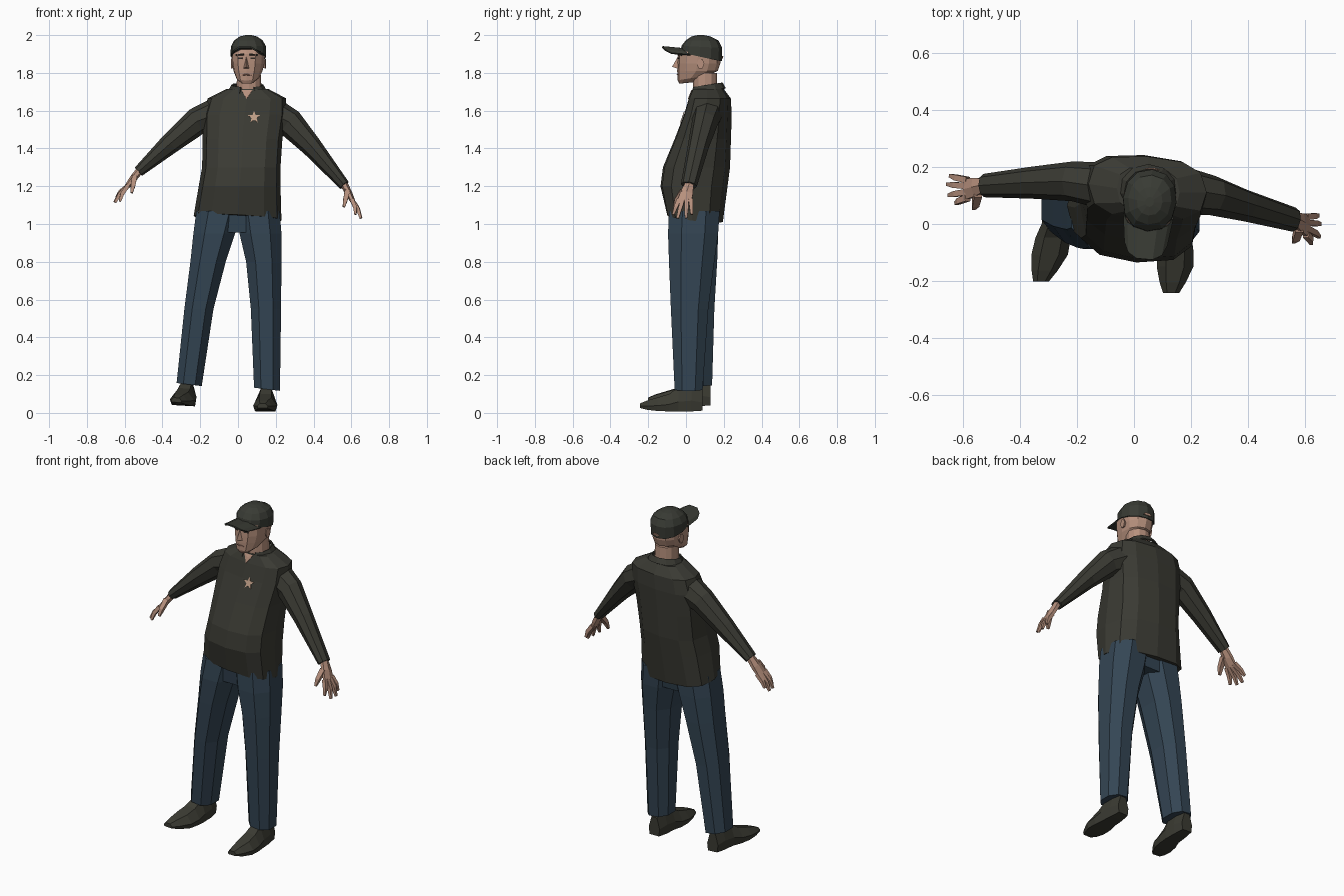
import bpy, bmesh, math
from mathutils import Vector, Matrix
from mathutils.bvhtree import BVHTree

if "Cube" in bpy.data.objects:
    bpy.data.objects.remove(bpy.data.objects["Cube"])


def material(name, r, g, b):
    m = bpy.data.materials.new(name)
    m.diffuse_color = (r, g, b, 1)
    m.use_nodes = True
    m.node_tree.nodes["Principled BSDF"].inputs["Base Color"].default_value = m.diffuse_color
    return m


SHIRT = material("dark_olive", 0.042, 0.042, 0.033)
CAP = material("cap_olive", 0.040, 0.043, 0.034)
SHOE = material("shoe_olive", 0.043, 0.043, 0.032)
JEANS = material("denim_blue", 0.034, 0.060, 0.088)
SKIN = material("skin", 0.47, 0.28, 0.205)
LIP = material("lip", 0.30, 0.155, 0.115)
DARK = material("brow_dark", 0.035, 0.028, 0.022)
BADGE = material("badge_tan", 0.52, 0.34, 0.24)


def build(name, verts, faces, mat, thick=0):
    me = bpy.data.meshes.new(name)
    me.from_pydata([tuple(v) for v in verts], [], faces)
    bm = bmesh.new()
    bm.from_mesh(me)
    bmesh.ops.recalc_face_normals(bm, faces=bm.faces)
    bm.to_mesh(me)
    bm.free()
    me.materials.append(mat)
    ob = bpy.data.objects.new(name, me)
    bpy.context.collection.objects.link(ob)
    if thick:
        s = ob.modifiers.new("thickness", 'SOLIDIFY')
        s.thickness, s.offset = thick, 0
    return ob


def loft(name, rings, mat):
    n = len(rings[0])
    verts = [v for r in rings for v in r]
    faces = [(i * n + j, i * n + (j + 1) % n, (i + 1) * n + (j + 1) % n, (i + 1) * n + j)
             for i in range(len(rings) - 1) for j in range(n)]
    faces += [tuple(range(n)), tuple(range(len(verts) - n, len(verts)))]
    return build(name, verts, faces, mat)


def oval(n, e=2.0, half=False):
    """Unit rounded-box outline with n corners, touching -1 and 1."""
    pts = []
    for i in range(n):
        a = 2 * math.pi * (i + (0.5 if half else 0)) / n
        c, s = math.cos(a), math.sin(a)
        pts.append((math.copysign(abs(c) ** (2 / e), c), math.copysign(abs(s) ** (2 / e), s)))
    m = max(abs(p[0]) for p in pts)
    return [(x / m, y / m) for x, y in pts]


def level(shape, z, x0, x1, y0, y1, skew=0, tx=0, ty=0):
    cx, cy = (x0 + x1) / 2, (y0 + y1) / 2
    out = []
    for u, v in shape:
        x = cx + u * (x1 - x0) / 2
        y = cy + v * (y1 - y0) / 2 + skew * (x - cx)
        out.append((x, y, z + tx * (x - cx) + ty * (y - cy)))
    return out


def tube(name, stations, mat, n=6):
    """Stations: (centre, radius across, radius along y)."""
    ps = [Vector(s[0]) for s in stations]
    rings = []
    for i, (p, (_, ru, rv)) in enumerate(zip(ps, stations)):
        d = (ps[min(i + 1, len(ps) - 1)] - ps[max(i - 1, 0)]).normalized()
        u = d.cross(Vector((0, 1, 0))).normalized()
        v = u.cross(d)
        rings.append([p + u * a * ru + v * b * rv for a, b in oval(n, 2, n == 4)])
    return loft(name, rings, mat)


def plate(name, target, pts, mat, gap=0.003):
    """Flat detail laid onto the front of the target, pts are (x, z)."""
    tree = BVHTree.FromPolygons([v.co for v in target.data.vertices],
                                [p.vertices for p in target.data.polygons])
    c = (sum(p[0] for p in pts) / len(pts), sum(p[1] for p in pts) / len(pts))
    verts = []
    for x, z in [c] + pts:
        hit = tree.ray_cast(Vector((x, -1, z)), Vector((0, 1, 0)))[0]
        verts.append((x, (hit.y if hit else 0.03) - gap, z))
    k = len(pts)
    return build(name, verts, [(0, i + 1, (i + 1) % k + 1) for i in range(k)], mat, 0.003)


# Shirt body
S = oval(12, 2.7)
body = [(1.03, -0.235, 0.23, -0.10, 0.195), (1.20, -0.208, 0.225, -0.135, 0.22),
        (1.30, -0.19, 0.225, -0.122, 0.233), (1.45, -0.187, 0.235, -0.06, 0.238),
        (1.58, -0.185, 0.255, -0.01, 0.242), (1.665, -0.16, 0.255, 0.015, 0.237),
        (1.715, -0.06, 0.16, 0.035, 0.20)]
shirt = loft("shirt_body", [level(S, *b, skew=-0.07, tx=-0.06 if i == 0 else 0,
                                  ty=-0.13 if i == 0 else 0) for i, b in enumerate(body)], SHIRT)

# Open stand collar
lo, hi = [], []
for i in range(11):
    a = math.radians(-66 + 312 * i / 10)
    c, s = math.cos(a), math.sin(a)
    lo.append((0.05 + 0.102 * c, 0.115 + 0.092 * s, 1.70 + 0.018 * s))
    hi.append((0.05 + 0.082 * c, 0.112 + 0.078 * s, 1.735 + 0.012 * s))
build("collar", lo + hi, [(i, i + 1, i + 12, i + 11) for i in range(10)], SHIRT, 0.008)
plate("neck_opening", shirt, [(0.018, 1.71), (0.078, 1.71), (0.045, 1.662)], SKIN)

# Star badge
star = [(0.085 + r * math.sin(k * math.pi / 5), 1.565 + r * math.cos(k * math.pi / 5))
        for k in range(10) for r in [0.034 if k % 2 == 0 else 0.014]]
plate("star_badge", shirt, star, BADGE, 0.005)

# Sleeves
tube("right_sleeve", [((-0.08, 0.13, 1.595), 0.09, 0.085), ((-0.215, 0.15, 1.545), 0.073, 0.07),
                      ((-0.36, 0.145, 1.425), 0.055, 0.056), ((-0.527, 0.135, 1.277), 0.029, 0.041)], SHIRT, 8)
tube("left_sleeve", [((0.16, 0.12, 1.595), 0.09, 0.085), ((0.275, 0.10, 1.535), 0.075, 0.07),
                     ((0.39, 0.065, 1.41), 0.055, 0.056), ((0.563, 0.015, 1.205), 0.029, 0.043)], SHIRT, 8)


# Hands: palm, four fingers and a thumb
def hand(side, wrist, knuckle, tips, thumb):
    w, k = Vector(wrist), Vector(knuckle)
    tube(side + "_palm", [(w - (k - w) * 0.15, 0.02, 0.026), (w.lerp(k, 0.45), 0.019, 0.038),
                          (k, 0.013, 0.042)], SKIN, 6)
    for i, t in enumerate(tips):
        a = k + Vector((0, 0.031 - 0.021 * i, 0)) - (k - w) * 0.1
        t = Vector(t)
        mid = a.lerp(t, 0.55) + Vector((math.copysign(0.006, k.x), 0, 0.003))
        tube(f"{side}_finger_{i + 1}", [(a, 0.011, 0.011), (mid, 0.010, 0.010), (t, 0.006, 0.006)], SKIN, 4)
    a, t = w.lerp(k, 0.3) + Vector((0, -0.025, 0)), Vector(thumb)
    tube(side + "_thumb", [(a, 0.014, 0.014), (a.lerp(t, 0.55) + Vector((0, -0.008, 0)), 0.012, 0.012),
                           (t, 0.006, 0.006)], SKIN, 4)


hand("right", (-0.53, 0.135, 1.272), (-0.59, 0.122, 1.195),
     [(-0.645, 0.17, 1.14), (-0.655, 0.14, 1.115), (-0.65, 0.10, 1.115), (-0.625, 0.072, 1.12)],
     (-0.563, 0.055, 1.165))
hand("left", (0.567, 0.015, 1.20), (0.608, -0.008, 1.12),
     [(0.645, 0.03, 1.05), (0.653, 0.0, 1.03), (0.65, -0.045, 1.03), (0.622, -0.068, 1.05)],
     (0.56, -0.062, 1.09))

# Jeans
L = oval(8, 2.3, True)
loft("jeans_seat", [level(L, 1.07, -0.21, 0.21, -0.08, 0.17), level(L, 0.955, -0.19, 0.20, -0.065, 0.15)], JEANS)
legs = {"right": [(1.07, -0.22, 0.02, -0.08, 0.17), (0.95, -0.236, -0.015, -0.088, 0.17),
                  (0.80, -0.252, -0.065, -0.082, 0.165), (0.55, -0.284, -0.13, -0.065, 0.15),
                  (0.15, -0.325, -0.192, -0.03, 0.138)],
        "left": [(1.07, -0.01, 0.22, -0.09, 0.178), (0.95, 0.008, 0.23, -0.095, 0.17),
                 (0.80, 0.043, 0.23, -0.09, 0.15), (0.55, 0.068, 0.228, -0.08, 0.118),
                 (0.125, 0.085, 0.222, -0.06, 0.088)]}
for side, rows in legs.items():
    loft(side + "_jean_leg", [level(L, *r, tx=-0.12 if r[0] < 0.2 else 0) for r in rows], JEANS)

# Shoes: sections from heel to toe (y, side shift, half width, top, bottom)
sections = [(0.088, 0, 0.036, 0.12, 0.012), (0.03, 0, 0.046, 0.15, 0.008), (-0.04, 0, 0.052, 0.135, 0.008),
            (-0.09, -0.004, 0.062, 0.10, 0.008), (-0.15, -0.006, 0.064, 0.082, 0.01),
            (-0.205, -0.014, 0.046, 0.066, 0.016), (-0.243, -0.02, 0.028, 0.05, 0.026)]
for side, cx, dy, dz, turn, roll in (("left", 0.15, 0, 0, 0, 0), ("right", -0.268, 0.042, 0.03, 0.17, -0.06)):
    rings = []
    for y, sx, w, t, b in sections:
        x0 = cx + sx + turn * min(0, y + 0.02)
        m = b + (t - b) * 0.4
        rings.append([(x0 + k * w, y + dy, z + dz + roll * k * w) for k, z in
                      ((-0.85, b), (0.85, b), (1, m), (0.5, t), (-0.5, t), (-1, m))])
    loft(side + "_shoe", rings, SHOE)

# Neck
H = oval(12, 2.2)
loft("neck", [level(H, 1.66, -0.01, 0.125, 0.04, 0.165), level(H, 1.80, -0.005, 0.12, 0.035, 0.165)], SKIN)

# Head
X = 0.055
head = loft("head", [level(H, z, X - w, X + w, f, b, ty=t) for z, w, f, b, t in
                     ((1.747, 0.032, -0.036, 0.04, 0.1), (1.772, 0.060, -0.045, 0.11, 0.15),
                      (1.81, 0.077, -0.047, 0.168, 0), (1.85, 0.086, -0.046, 0.182, 0),
                      (1.90, 0.089, -0.043, 0.184, 0), (1.945, 0.08, -0.015, 0.17, 0))], SKIN)
parts = [head]
parts.append(build("nose", [(X, -0.042, 1.89), (X - 0.016, -0.04, 1.822), (X + 0.016, -0.04, 1.822),
                            (X, -0.074, 1.832), (X, -0.03, 1.82)],
                   [(0, 1, 3), (0, 3, 2), (1, 4, 3), (4, 2, 3), (0, 4, 1), (0, 2, 4)], SKIN))
for k, side in ((-1, "right"), (1, "left")):
    def quad(x0, x1, z0, z1, dz=0):
        return [(X + k * x0, z0), (X + k * x1, z0 + dz), (X + k * x1, z1 + dz), (X + k * x0, z1)]
    parts.append(plate(side + "_brow", head, quad(0.014, 0.058, 1.893, 1.903, -0.004), DARK))
    parts.append(plate(side + "_eye", head, quad(0.022, 0.048, 1.873, 1.881), DARK))
    parts.append(loft(side + "_ear", [[(X + k * (0.08 + o), 0.085 + c * s * 0.02, 1.848 + d * s * 0.03)
                                       for c, d in oval(6)] for o, s in ((0, 0.8), (0.012, 1))], SKIN))
parts.append(plate("mouth", head, [(X - 0.026, 1.787), (X + 0.026, 1.787), (X + 0.018, 1.794),
                                   (X - 0.018, 1.794)], LIP))

# Cap crown
parts.append(loft("cap_crown", [level(H, z, X - w, X + w, f, b, ty=t) for z, w, f, b, t in
                                ((1.886, 0.094, -0.03, 0.190, -0.22), (1.938, 0.094, -0.024, 0.192, -0.05),
                                 (1.972, 0.076, -0.002, 0.172, 0), (1.993, 0.045, 0.03, 0.13, 0),
                                 (2.0, 0.015, 0.06, 0.095, 0))], CAP))
# Cap peak: arched across its width
cols = [(-0.078, 0.03, 1.895, -0.07, 1.903), (-0.062, 0.0, 1.91, -0.105, 1.92), (-0.03, -0.018, 1.927, -0.124, 1.937),
        (0.03, -0.018, 1.927, -0.124, 1.937), (0.062, 0.0, 1.91, -0.105, 1.92), (0.078, 0.03, 1.895, -0.07, 1.903)]
verts = [(X + x * s, y, z) for x, yi, zi, yo, zo in cols for s, y, z in ((1.1, yi, zi), (0.93, yo, zo))]
parts.append(build("cap_peak", verts, [(2 * i, 2 * i + 1, 2 * i + 3, 2 * i + 2) for i in range(5)], CAP, 0.009))
# Gap above the cap strap
parts.append(build("cap_gap", [(X - 0.025, 0.192, 1.877), (X + 0.025, 0.192, 1.877), (X + 0.015, 0.195, 1.89),
                               (X - 0.015, 0.195, 1.89)], [(0, 1, 2, 3)], SKIN, 0.004))

# Turn the whole head slightly
pivot = Matrix.Translation((X, 0.08, 0))
for ob in parts:
    ob.matrix_world = pivot @ Matrix.Rotation(math.radians(-5), 4, 'Z') @ pivot.inverted()
